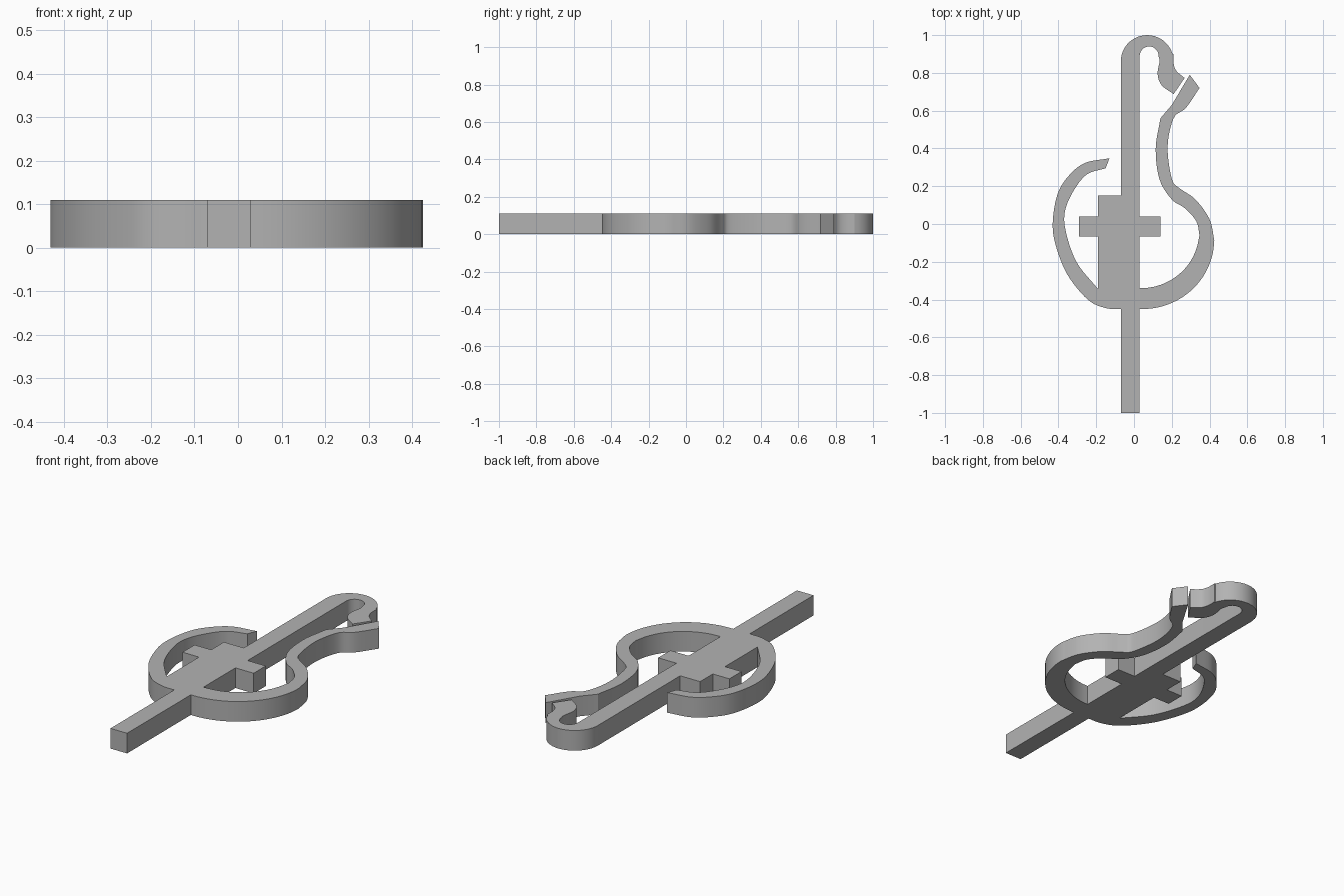
import bpy
import bmesh
from math import cos, sin, radians
from mathutils import Vector

THICK = 0.11

cube = bpy.data.objects.get("Cube")
if cube:
    bpy.data.objects.remove(cube)

grey = bpy.data.materials.new("plain grey")
grey.use_nodes = True
colour = (0.45, 0.45, 0.45, 1)
grey.diffuse_color = colour
grey.node_tree.nodes["Principled BSDF"].inputs["Base Color"].default_value = colour


def smooth(points, steps=6):
    """Smooth line through the points."""
    pts = [Vector(p) for p in points]
    pts = [2 * pts[0] - pts[1]] + pts + [2 * pts[-1] - pts[-2]]
    line = []
    for a, b, c, d in zip(pts, pts[1:], pts[2:], pts[3:]):
        for i in range(steps):
            t = i / steps
            line.append(b + (c - a) * t / 2 + (2 * a - 5 * b + 4 * c - d) * t**2 / 2
                        + (3 * b - a - 3 * c + d) * t**3 / 2)
    return line + [pts[-2]]


def arc(cx, cy, rx, ry, start, end, steps=20):
    angles = [radians(start + (end - start) * i / steps) for i in range(steps + 1)]
    return [Vector((cx + rx * cos(a), cy + ry * sin(a))) for a in angles]


def slab(name, outline):
    """Flat outline raised to the common thickness."""
    bm = bmesh.new()
    face = bm.faces.new([bm.verts.new((p[0], p[1], 0)) for p in outline])
    raised = bmesh.ops.extrude_face_region(bm, geom=[face])["geom"]
    top = [v for v in raised if isinstance(v, bmesh.types.BMVert)]
    bmesh.ops.translate(bm, verts=top, vec=(0, 0, THICK))
    bmesh.ops.recalc_face_normals(bm, faces=bm.faces)
    mesh = bpy.data.meshes.new(name)
    bm.to_mesh(mesh)
    bm.free()
    mesh.materials.append(grey)
    obj = bpy.data.objects.new(name, mesh)
    bpy.context.collection.objects.link(obj)
    return obj


def block(name, x0, x1, y0, y1):
    return slab(name, [(x0, y0), (x1, y0), (x1, y1), (x0, y1)])


# Long shaft with its hooked top end
tip_outer = smooth([(.21, .9), (.21, .85), (.225, .81), (.268, .773)])
tip_inner = smooth([(.21, .688), (.146, .735), (.125, .795), (.135, .86), (.13, .89)])
shaft = slab("shaft", [(.03, -1)] + arc(.08, .89, .05, .05, 0, 180, 14)[::-1]
             + tip_inner[::-1][1:] + tip_outer[::-1]
             + arc(.07, .86, .14, .14, 17, 180) + [(-.07, -1)])

# Body plate and crossbar
plate = block("body_plate", -.19, .03, -.4, .15)
crossbar = block("crossbar", -.29, .14, -.065, .04)

# Right spring arm: round bowl, narrow waist and flared tip
bowl_outer = arc(.045, -.08, .38, .37, -90, -8)
neck_outer = smooth([(.425, -.085), (.4, .025), (.325, .13), (.24, .19), (.2, .24),
                     (.178, .41), (.21, .56), (.275, .615), (.347, .72)])
neck_inner = smooth([(.14, .56), (.115, .4), (.135, .237), (.2, .13),
                     (.27, .083), (.33, .014), (.347, -.06)])
bowl_inner = arc(.035, -.04, .31, .3, -8, -90)
spring = slab("spring_arm", [(0, -.45)] + bowl_outer + neck_outer
              + [(.295, .79), (.2, .63)] + neck_inner + bowl_inner + [(0, -.34)])

# Left open hook
hook_outer = smooth([(-.07, -.45), (-.15, -.445), (-.245, -.4), (-.353, -.267),
                     (-.416, -.107), (-.43, .014), (-.405, .157), (-.35, .25),
                     (-.262, .322), (-.13, .348)])
hook_inner = smooth([(-.15, .295), (-.247, .264), (-.315, .184), (-.363, .078),
                     (-.363, -.03), (-.305, -.2), (-.19, -.345)])
hook = slab("hook_arm", [(0, -.45)] + hook_outer + hook_inner + [(0, -.345)])

# Merge everything into one solid
for part in (plate, crossbar, spring, hook):
    union = shaft.modifiers.new("join_" + part.name, "BOOLEAN")
    union.operation = "UNION"
    union.solver = "EXACT"
    union.object = part
bpy.context.view_layer.objects.active = shaft
shaft.select_set(True)
for name in [m.name for m in shaft.modifiers]:
    bpy.ops.object.modifier_apply(modifier=name)
for part in (plate, crossbar, spring, hook):
    bpy.data.objects.remove(part)
shaft.name = "clip_body"
bpy.ops.object.shade_smooth_by_angle(angle=radians(30))
